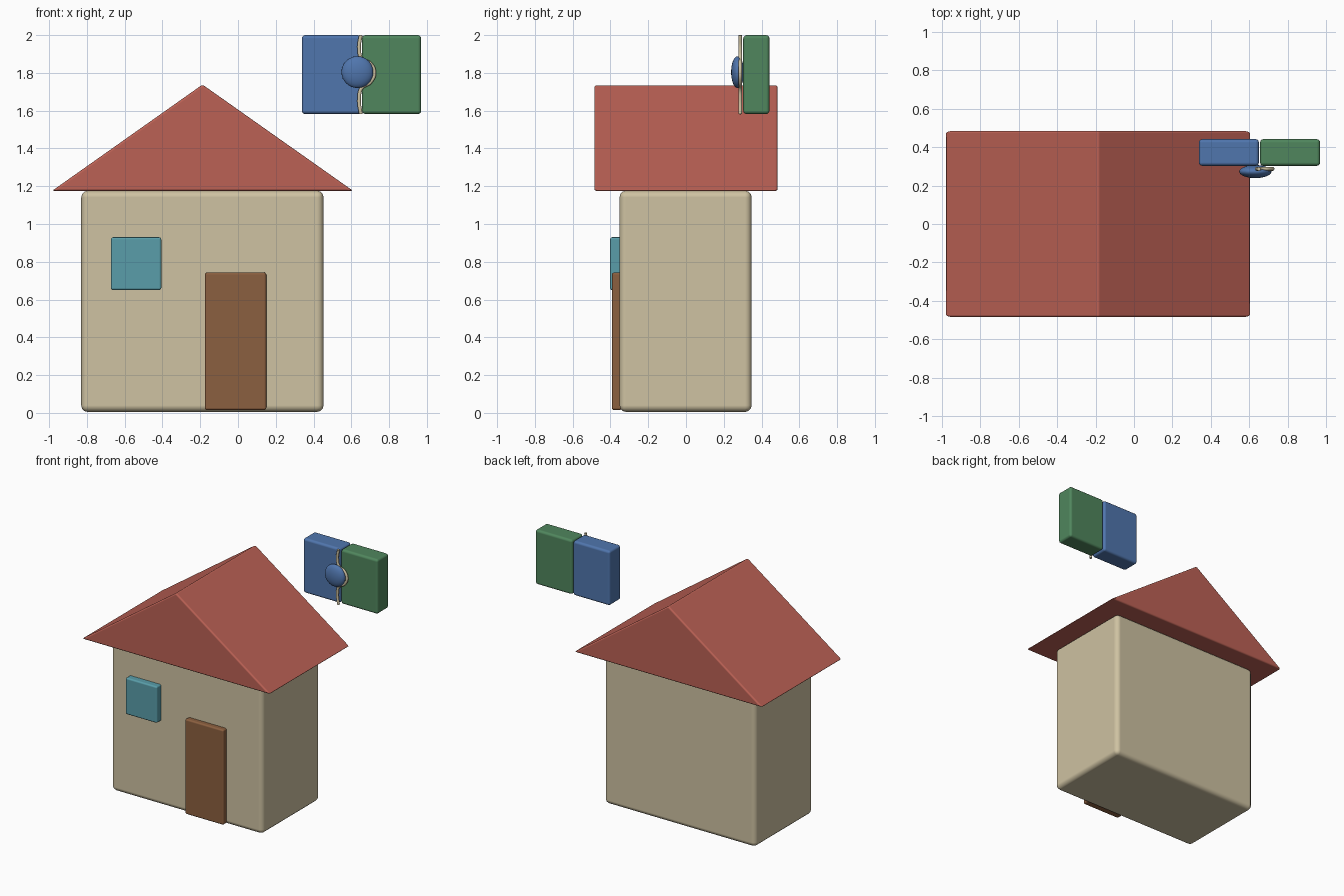
import bpy
import bmesh
from mathutils import Matrix, Vector

if "Cube" in bpy.data.objects:
    bpy.data.objects.remove(bpy.data.objects["Cube"])


def material(name, rgb):
    mat = bpy.data.materials.new(name)
    mat.use_nodes = True
    color = (*rgb, 1.0)
    mat.diffuse_color = color
    mat.node_tree.nodes["Principled BSDF"].inputs["Base Color"].default_value = color
    return mat


cream = material("cream", (0.62, 0.54, 0.36))
red = material("brick red", (0.50, 0.12, 0.09))
brown = material("wood brown", (0.26, 0.115, 0.05))
teal = material("window teal", (0.10, 0.34, 0.40))
blue = material("piece blue", (0.08, 0.18, 0.42))
green = material("piece green", (0.08, 0.24, 0.11))


def finish(name, bm, mat, bevel=0.0):
    """Turn a bmesh into a smooth-shaded object with rounded edges."""
    bmesh.ops.recalc_face_normals(bm, faces=bm.faces)
    mesh = bpy.data.meshes.new(name)
    bm.to_mesh(mesh)
    bm.free()
    mesh.materials.append(mat)
    obj = bpy.data.objects.new(name, mesh)
    bpy.context.collection.objects.link(obj)
    for face in mesh.polygons:
        face.use_smooth = True
    if bevel:
        mod = obj.modifiers.new("rounded edges", 'BEVEL')
        mod.width = bevel
        mod.segments = 3
        mod.limit_method = 'ANGLE'
        mod.harden_normals = True
    return obj


def box(name, low, high, mat, bevel):
    low, high = Vector(low), Vector(high)
    bm = bmesh.new()
    bmesh.ops.create_cube(bm, size=1, matrix=Matrix.Translation((low + high) / 2)
                          @ Matrix.Diagonal((*(high - low), 1)))
    return finish(name, bm, mat, bevel)


# House body, door and window
box("house_body", (-0.83, -0.352, 0.005), (0.453, 0.348, 1.176), cream, 0.035)
box("door", (-0.176, -0.392, 0.015), (0.15, -0.34, 0.743), brown, 0.012)
box("window", (-0.673, -0.402, 0.65), (-0.406, -0.34, 0.93), teal, 0.012)

# Gable roof: a triangle drawn out from front to back
bm = bmesh.new()
gable = bm.faces.new([bm.verts.new((x, -0.485, z)) for x, z in
                      ((-0.985, 1.175), (0.61, 1.175), (-0.188, 1.738))])
solid = bmesh.ops.extrude_face_region(bm, geom=[gable])
bmesh.ops.translate(bm, vec=(0, 0.97, 0),
                    verts=[v for v in solid["geom"] if isinstance(v, bmesh.types.BMVert)])
finish("roof", bm, red, 0.012)

# Two floating pieces side by side
box("blue_piece", (0.338, 0.303, 1.582), (0.651, 0.442, 2.0), blue, 0.018)
box("green_piece", (0.657, 0.303, 1.582), (0.97, 0.442, 2.0), green, 0.018)

# Flattened round knob in front of the pieces
bm = bmesh.new()
bmesh.ops.create_uvsphere(bm, u_segments=32, v_segments=16, radius=1,
                          matrix=Matrix.Translation((0.632, 0.273, 1.804))
                          @ Matrix.Diagonal((0.084, 0.034, 0.084, 1)))
finish("knob", bm, blue)

# Wavy seam cord that bulges around the knob
path = ((0.65, 2.0), (0.641, 1.93), (0.655, 1.875), (0.70, 1.85), (0.722, 1.80),
        (0.70, 1.75), (0.655, 1.72), (0.641, 1.66), (0.65, 1.582))
curve = bpy.data.curves.new("seam_cord", 'CURVE')
curve.dimensions = '3D'
curve.bevel_depth = 0.01
curve.bevel_resolution = 3
curve.use_fill_caps = True
spline = curve.splines.new('BEZIER')
spline.bezier_points.add(len(path) - 1)
for point, (x, z) in zip(spline.bezier_points, path):
    point.co = (x, 0.287, z)
    point.handle_left_type = point.handle_right_type = 'AUTO'
curve.materials.append(cream)
bpy.context.collection.objects.link(bpy.data.objects.new("seam_cord", curve))
